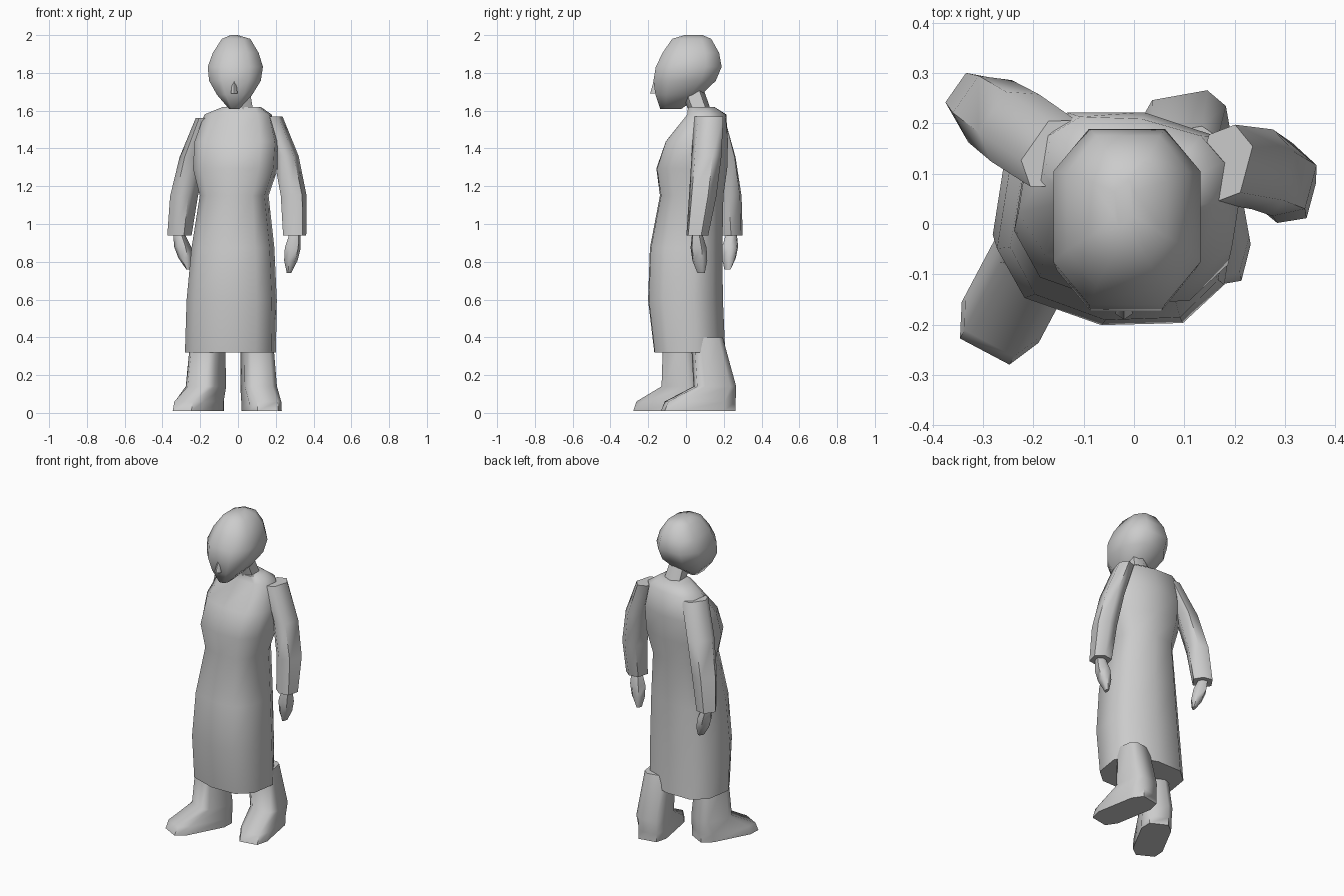
import bpy, bmesh, math
from mathutils import Matrix, Vector

cube = bpy.data.objects.get("Cube")
if cube:
    bpy.data.objects.remove(cube)

grey = bpy.data.materials.new("plain_grey")
grey.use_nodes = True
grey.diffuse_color = (.6, .6, .6, 1)
grey.node_tree.nodes["Principled BSDF"].inputs["Base Color"].default_value = grey.diffuse_color


def loft(name, rings, turn, sides, square=.75):
    """Skin level rings, each given as centre, half width and half depth."""
    bm = bmesh.new()
    spin = Matrix.Rotation(turn, 3, 'Z')
    loops = []
    for centre, wide, deep in rings:
        loop = []
        for i in range(sides):
            angle = math.tau * (i + .5) / sides
            c, s = math.cos(angle), math.sin(angle)
            corner = Vector((math.copysign(abs(c) ** square, c) * wide,
                             math.copysign(abs(s) ** square, s) * deep, 0))
            loop.append(bm.verts.new(centre + spin @ corner))
        loops.append(loop)
    for low, high in zip(loops, loops[1:]):
        for i in range(sides):
            bm.faces.new((low[i - 1], low[i], high[i], high[i - 1]))
    bm.faces.new(loops[0])
    bm.faces.new(loops[-1])
    bmesh.ops.recalc_face_normals(bm, faces=bm.faces)
    mesh = bpy.data.meshes.new(name)
    bm.to_mesh(mesh)
    bm.free()
    mesh.materials.append(grey)
    obj = bpy.data.objects.new(name, mesh)
    bpy.context.collection.objects.link(obj)
    bpy.ops.object.select_all(action='DESELECT')
    obj.select_set(True)
    bpy.context.view_layer.objects.active = obj
    bpy.ops.object.shade_smooth_by_angle(angle=math.radians(60))


def swell(start, end, start_size, end_size, bulge=0, bow=(0, 0, 0), steps=3):
    """Rings from start to end, fattened by bulge and bent by bow at mid-length."""
    start, end, bow = Vector(start), Vector(end), Vector(bow)
    start_size, end_size = Vector(start_size), Vector(end_size)
    rings = []
    for i in range(steps + 1):
        share = i / steps
        arch = math.sin(math.pi * share)
        size = start_size.lerp(end_size, share)
        rings.append((start.lerp(end, share) + bow * arch,
                      size.x + bulge * arch, size.y + bulge * arch))
    return rings


# Long dress: skirt up to the waist, then chest up to a sloping collar
twist = math.radians(-9)
hem, waist = (-.04, .02, .32), (-.02, .03, 1.15)
shoulders, collar = (0, .11, 1.58), (.02, .08, 1.62)
skirt = swell(hem, waist, (.24, .19), (.18, .17), bulge=.02, bow=(0, -.03, 0))
chest = swell(waist, shoulders, (.18, .17), (.18, .1), bulge=.05, bow=(0, -.03, 0))
loft("dress", skirt + chest[1:] + [(Vector(collar), .1, .07)], twist, sides=10)


# Arms: sleeve bent at the elbow, and a hand hanging from the cuff
def arm(side, cuff, shoulder, fingertip, elbow_bow, turn):
    turn = math.radians(turn)
    sleeve = swell(cuff, shoulder, (.06, .06), (.05, .08), bulge=.01, bow=elbow_bow)
    loft(side + "_sleeve", sleeve, turn, sides=6)
    hand = swell(fingertip, cuff, (.01, .02), (.03, .03), bulge=.02)
    loft(side + "_hand", hand, turn, sides=6)


arm("left", cuff=(.3, .06, .94), shoulder=(.18, .12, 1.57),
    fingertip=(.27, .08, .74), elbow_bow=(.04, .01, 0), turn=-15)
arm("right", cuff=(-.31, .24, .94), shoulder=(-.16, .14, 1.56),
    fingertip=(-.26, .22, .76), elbow_bow=(-.03, .02, 0), turn=-35)


# Legs: wide shoe shortening towards the ankle, then a straight shin
def leg(side, heel, toe, knee):
    heel, toe, knee = Vector(heel), Vector(toe), Vector(knee)
    stride = toe - heel
    rings = []
    for rise, share in ((.01, 1), (.06, .95), (.14, .55)):
        centre = heel.lerp(toe, share / 2)
        centre.z = rise
        rings.append((centre, .09, stride.length * share / 2))
    rings.append((knee, .08, .08))
    turn = math.atan2(stride.x, -stride.y)
    loft(side + "_leg", rings, turn, sides=8, square=.5)


leg("left", heel=(.09, .26, 0), toe=(.16, -.13, 0), knee=(.1, .11, .4))
leg("right", heel=(-.12, .08, 0), toe=(-.3, -.26, 0), knee=(-.16, -.03, .4))

# Neck, and head leaning forward from crown to chin
neck = swell((.03, .08, 1.58), (.01, .02, 1.75), (.06, .06), (.05, .06))
loft("neck", neck, 0, sides=6)
head = swell(start=(-.02, -.08, 1.61), end=(-.01, .03, 1.98),
             start_size=(.03, .06), end_size=(.08, .11),
             bulge=.1, bow=(0, .03, 0), steps=5)
crown = (Vector((-.02, .04, 2)), .02, .05)
loft("head", head + [crown], 0, sides=8)
nose = swell((-.02, -.16, 1.69), (-.02, -.15, 1.76), (.02, .03), (.01, .02), steps=1)
loft("nose", nose, 0, sides=6)
